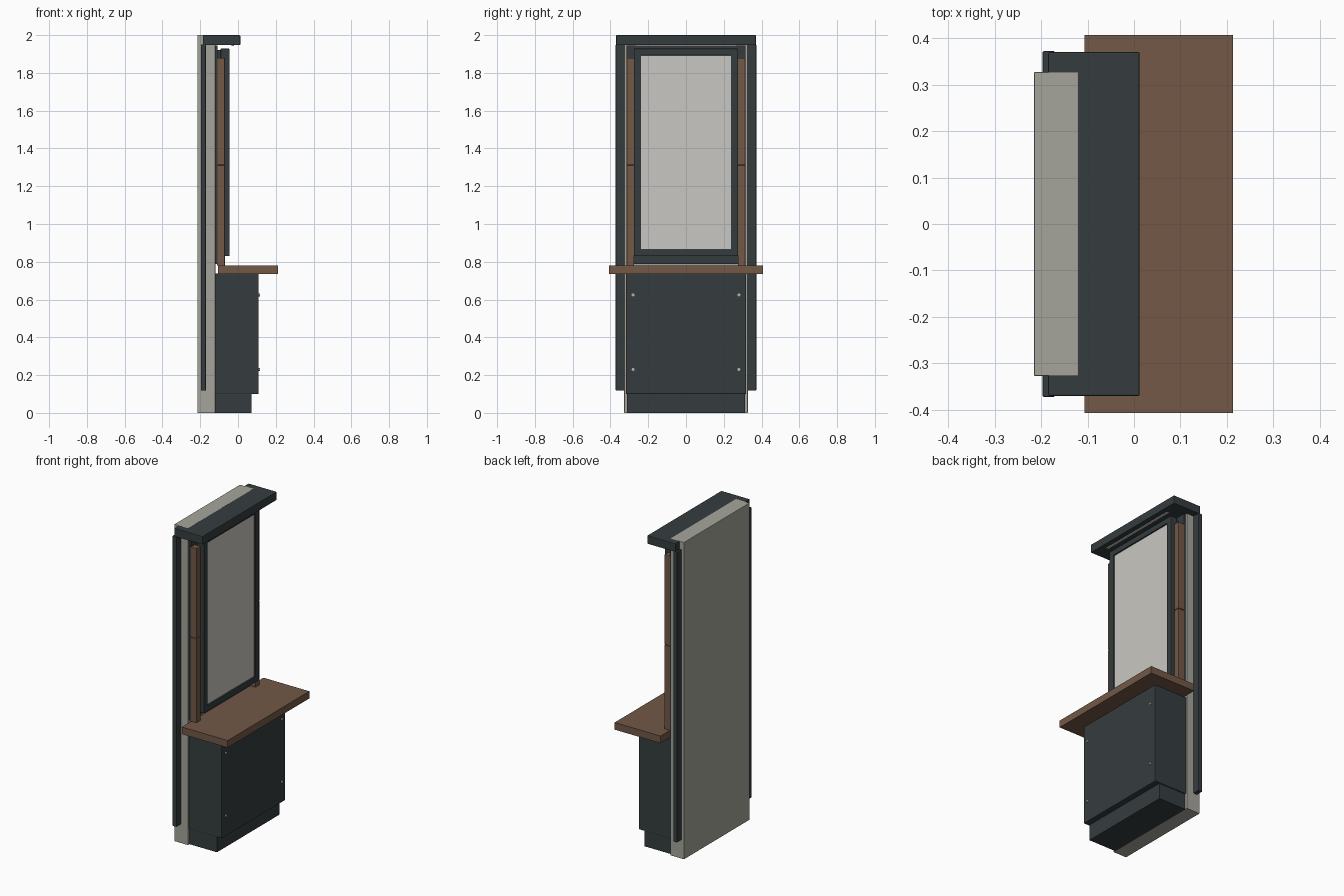
import bpy, bmesh, math
from mathutils import Matrix, Vector

if "Cube" in bpy.data.objects:
    bpy.data.objects.remove(bpy.data.objects["Cube"])


def material(name, rgb):
    m = bpy.data.materials.new(name)
    m.diffuse_color = (*rgb, 1.0)
    m.use_nodes = True
    m.node_tree.nodes["Principled BSDF"].inputs["Base Color"].default_value = m.diffuse_color
    return m


DARK = material("charcoal paint", (0.036, 0.046, 0.049))
GREY = material("warm grey", (0.38, 0.375, 0.33))
WOOD = material("walnut", (0.17, 0.098, 0.061))
GLASS = material("mirror silver", (0.59, 0.575, 0.54))
METAL = material("screw metal", (0.45, 0.45, 0.44))


def finish(name, bm, mat):
    mesh = bpy.data.meshes.new(name)
    bm.to_mesh(mesh)
    bm.free()
    mesh.materials.append(mat)
    ob = bpy.data.objects.new(name, mesh)
    bpy.context.collection.objects.link(ob)
    return ob


def box(name, x, y, z, mat, bevel=0.0):
    """Box from (min, max) ranges, with optional rounded edges."""
    size = Vector((x[1] - x[0], y[1] - y[0], z[1] - z[0]))
    mid = Vector((sum(x), sum(y), sum(z))) / 2
    bm = bmesh.new()
    bmesh.ops.create_cube(bm, size=1,
                          matrix=Matrix.Translation(mid) @ Matrix.Diagonal((*size, 1)))
    ob = finish(name, bm, mat)
    if bevel:
        mod = ob.modifiers.new("soft edges", 'BEVEL')
        mod.width = bevel
        mod.segments = 2
    return ob


def sym(half):
    return (-half, half)


# Tall wall panel and overhanging canopy
box("back_panel", (-0.215, -0.12), sym(0.327), (0, 2.0), GREY, 0.002)
box("canopy", (-0.185, 0.012), sym(0.37), (1.947, 1.9993), DARK, 0.003)
box("canopy_light", (-0.035, -0.02), sym(0.27), (1.942, 1.948), GLASS)

# Cabinet, plinth and worktop
box("plinth", (-0.13, 0.072), sym(0.312), (0, 0.11), DARK, 0.002)
box("cabinet", (-0.125, 0.109), sym(0.318), (0.10, 0.737), DARK, 0.004)
box("worktop", (-0.107, 0.213), sym(0.407), (0.735, 0.78), WOOD)

# Mirror backing, frame rails and glass
box("mirror_backing", (-0.122, -0.108), sym(0.315), (0.787, 1.945), DARK)
box("mirror_core", (-0.11, -0.06), sym(0.265), (0.84, 1.92), DARK)
box("mirror_glass", (-0.062, -0.054), sym(0.242), (0.86, 1.9), GLASS)
FX = (-0.092, -0.045)
box("frame_top", FX, sym(0.275), (1.893, 1.928), DARK, 0.003)
box("frame_bottom", FX, sym(0.275), (0.831, 0.868), DARK, 0.003)

for side, label in ((1, "right"), (-1, "left")):
    def span(a, b):
        return tuple(sorted((side * a, side * b)))
    box("frame_side_" + label, FX, span(0.238, 0.275), (0.831, 1.928), DARK, 0.003)
    # Side fins on the wall panel
    box("side_fin_" + label, (-0.197, -0.17), span(0.32, 0.372), (0.118, 1.95), DARK, 0.003)
    # Wooden strips in two lengths beside the mirror
    box("lower_wood_strip_" + label, (-0.112, -0.07), span(0.274, 0.314), (0.779, 1.309), WOOD, 0.002)
    box("upper_wood_strip_" + label, (-0.112, -0.07), span(0.274, 0.314), (1.312, 1.88), WOOD, 0.002)
    # Screws on the cabinet front
    for z, row in ((0.23, "lower"), (0.625, "upper")):
        bm = bmesh.new()
        bmesh.ops.create_cone(bm, cap_ends=True, segments=16, radius1=0.008, radius2=0.008, depth=0.014,
                              matrix=Matrix.Translation((0.109, side * 0.28, z))
                              @ Matrix.Rotation(math.pi / 2, 4, 'Y'))
        finish(f"{row}_screw_{label}", bm, METAL)
